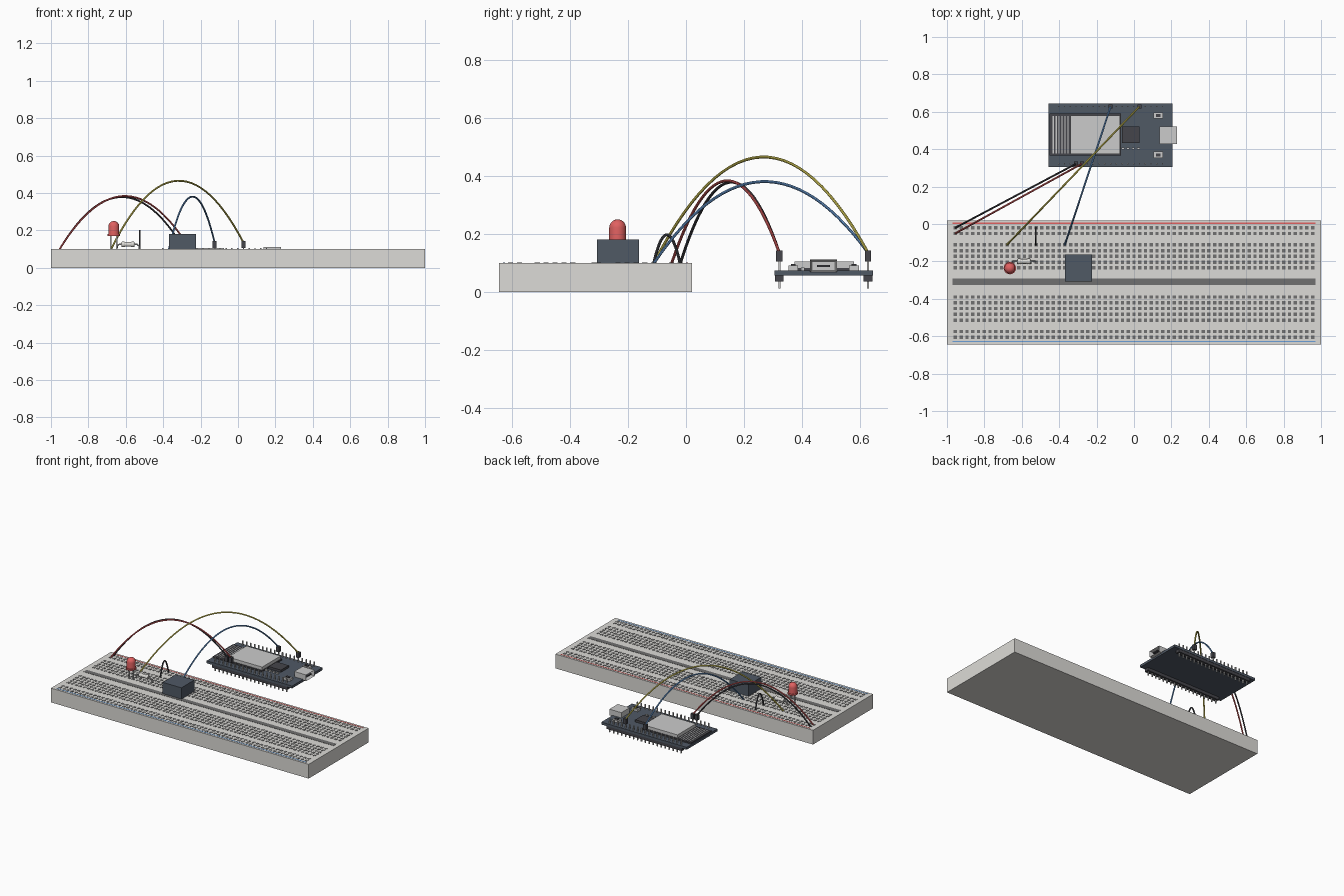
import bpy, bmesh, math
from mathutils import Vector, Matrix

if "Cube" in bpy.data.objects:
    bpy.data.objects.remove(bpy.data.objects["Cube"])


def mat(name, r, g, b):
    m = bpy.data.materials.new(name)
    m.diffuse_color = (r, g, b, 1)
    m.use_nodes = True
    m.node_tree.nodes["Principled BSDF"].inputs["Base Color"].default_value = m.diffuse_color
    return m


CREAM = mat("cream", 0.72, 0.71, 0.68)
DARK = mat("dark", 0.06, 0.06, 0.07)
HOLE = mat("hole", 0.16, 0.16, 0.16)
BOARD = mat("board", 0.08, 0.10, 0.13)
METAL = mat("metal", 0.6, 0.6, 0.6)
RED = mat("red", 0.75, 0.12, 0.12)
BLUE = mat("blue", 0.15, 0.35, 0.7)
YELLOW = mat("yellow", 0.8, 0.7, 0.12)


def add(name, bm, m):
    me = bpy.data.meshes.new(name)
    bmesh.ops.recalc_face_normals(bm, faces=bm.faces)
    bm.to_mesh(me)
    bm.free()
    ob = bpy.data.objects.new(name, me)
    bpy.context.collection.objects.link(ob)
    me.materials.append(m)
    return ob


def boxes(name, spans, m):
    """One object made of boxes given as (x0, x1, y0, y1, z0, z1)."""
    bm = bmesh.new()
    for x0, x1, y0, y1, z0, z1 in spans:
        c = Vector(((x0 + x1) / 2, (y0 + y1) / 2, (z0 + z1) / 2))
        s = Matrix.Diagonal((x1 - x0, y1 - y0, z1 - z0, 1))
        bmesh.ops.create_cube(bm, size=1, matrix=Matrix.Translation(c) @ s)
    return add(name, bm, m)


def around(x, y, w, d, z0, z1):
    return (x - w / 2, x + w / 2, y - d / 2, y + d / 2, z0, z1)


def smooth(ob):
    bpy.ops.object.select_all(action='DESELECT')
    ob.select_set(True)
    bpy.context.view_layer.objects.active = ob
    bpy.ops.object.shade_smooth_by_angle()


def tube(name, pts, r, m):
    cu = bpy.data.curves.new(name, 'CURVE')
    cu.dimensions = '3D'
    cu.bevel_depth = r
    cu.bevel_resolution = 2
    cu.use_fill_caps = True
    sp = cu.splines.new('POLY')
    sp.points.add(len(pts) - 1)
    for p, co in zip(sp.points, pts):
        p.co = (*co, 1)
    cu.materials.append(m)
    ob = bpy.data.objects.new(name, cu)
    bpy.context.collection.objects.link(ob)
    bpy.ops.object.select_all(action='DESELECT')
    ob.select_set(True)
    bpy.context.view_layer.objects.active = ob
    bpy.ops.object.convert(target='MESH')
    smooth(bpy.context.object)


def arc_wire(name, a, b, peak, m, r=0.005, n=28):
    a, b = Vector(a), Vector(b)
    h = peak - (a.z + b.z) / 2
    pts = []
    for i in range(n + 1):
        t = i / n
        p = a.lerp(b, t)
        p.z += 4 * h * t * (1 - t)
        pts.append(p)
    tube(name, pts, r, m)


def lathe(name, profile, m, matrix, n=24):
    bm = bmesh.new()
    vs = [bm.verts.new((r, 0, z)) for r, z in profile]
    es = [bm.edges.new(e) for e in zip(vs, vs[1:])]
    bmesh.ops.spin(bm, geom=vs + es, axis=(0, 0, 1), cent=(0, 0, 0),
                   angle=2 * math.pi, steps=n)
    bmesh.ops.remove_doubles(bm, verts=bm.verts, dist=1e-5)
    bm.transform(matrix)
    smooth(add(name, bm, m))


# Breadboard slab, centre channel, rail stripes and holes
CY = -0.3125
PITCH = 0.0308
boxes("breadboard", [(-1, 1, -0.645, 0.02, 0, 0.1)], CREAM)
boxes("centre_channel", [around(0, CY + 0.003, 1.94, 0.034, 0.09, 0.1015)], HOLE)
boxes("rail_stripe_back", [around(0, 0.004, 1.94, 0.007, 0.095, 0.101)], RED)
boxes("rail_stripe_front", [around(0, -0.628, 1.94, 0.007, 0.095, 0.101)], BLUE)
rows = [s * d for s in (-1, 1) for d in
        [0.078 + PITCH * i for i in range(5)] + [0.262, 0.293]]
boxes("holes", [around((i - 31) * PITCH, CY + d, 0.018, 0.018, 0.095, 0.1015)
                for i in range(63) for d in rows], HOLE)

# Sensor block
boxes("sensor_block", [(-0.37, -0.225, -0.307, -0.163, 0.1, 0.18)], BOARD)

# Indicator lamp: lathed dome with rim, and two legs
dome = [(0.029 * math.cos(a), 0.221 + 0.029 * math.sin(a))
        for a in [math.pi / 2 * i / 8 for i in range(8)]] + [(0, 0.25)]
lathe("lamp", [(0, 0.17), (0.033, 0.17), (0.033, 0.18), (0.029, 0.18)] + dome,
      RED, Matrix.Translation((-0.664, -0.236, 0)))
boxes("lamp_legs", [around(x, -0.236, 0.007, 0.007, 0.095, 0.172)
                    for x in (-0.68, -0.648)], METAL)

# Resistor: lathed body on its side, bent lead
lathe("resistor", [(0, -0.035), (0.012, -0.035), (0.015, -0.03), (0.015, -0.02),
                   (0.012, -0.015), (0.012, 0.015), (0.015, 0.02), (0.015, 0.03),
                   (0.012, 0.035), (0, 0.035)], CREAM,
      Matrix.Translation((-0.588, -0.2, 0.125)) @ Matrix.Rotation(math.pi / 2, 4, 'Y'), 16)
tube("resistor_lead", [(-0.648, -0.2, 0.097), (-0.645, -0.2, 0.118), (-0.635, -0.2, 0.125),
                       (-0.54, -0.2, 0.125), (-0.53, -0.2, 0.118), (-0.526, -0.2, 0.097)],
     0.004, METAL)

# Controller board with header strips and pins
BX = -0.125
PINS_Y = (0.322, 0.628)
boxes("controller_board", [(-0.457, 0.206, 0.305, 0.645, 0.057, 0.074)], BOARD)
boxes("header_strips", [around(BX, y, 19 * PITCH, 0.03, 0.036, 0.057) for y in PINS_Y], DARK)
boxes("header_pins", [around(BX + (i - 9) * PITCH, y, 0.007, 0.007, 0.012, 0.107)
                      for i in range(19) for y in PINS_Y], METAL)

# Radio module, shield and aerial bars
boxes("radio_module", [(-0.452, -0.07, 0.365, 0.59, 0.074, 0.083)], DARK)
boxes("radio_shield", [(-0.34, -0.075, 0.375, 0.58, 0.083, 0.105)], METAL)
boxes("aerial_bars", [around(-0.432 + 0.016 * i, 0.478, 0.006, 0.2, 0.083, 0.085)
                      for i in range(6)], METAL)

# Small board components
boxes("chip", [(-0.065, 0.03, 0.433, 0.52, 0.074, 0.09)], DARK)
boxes("small_parts", [around(-0.06 + 0.028 * i, 0.403, 0.016, 0.012, 0.074, 0.084)
                      for i in range(4)], METAL)
boxes("button_bases", [around(0.13, y, 0.05, 0.034, 0.074, 0.09)
                       for y in (0.37, 0.58)], METAL)
boxes("button_caps", [around(0.13, y, 0.026, 0.016, 0.09, 0.096)
                      for y in (0.37, 0.58)], DARK)

# Socket with recessed mouth
sock = boxes("socket", [(0.137, 0.23, 0.428, 0.521, 0.068, 0.111)], METAL)
bm = bmesh.new()
bm.from_mesh(sock.data)
mouth = max(bm.faces, key=lambda f: f.calc_center_median().x)
bmesh.ops.inset_region(bm, faces=[mouth], thickness=0.009)
bmesh.ops.translate(bm, verts=mouth.verts, vec=(-0.03, 0, 0))
bm.to_mesh(sock.data)
bm.free()
boxes("socket_tongue", [(0.19, 0.222, 0.452, 0.497, 0.086, 0.093)], DARK)

# Jumper wires with plug housings on the header pins
wires = [("red", (-0.955, -0.05), -5, 0, 0.383, RED),
         ("dark", (-0.955, -0.02), -6, 0, 0.378, DARK),
         ("blue", (-0.37, -0.112), 0, 1, 0.38, BLUE),
         ("yellow", (-0.68, -0.112), 5, 1, 0.465, YELLOW)]
for name, (x, y), k, side, peak, m in wires:
    px, py = BX + k * PITCH, PINS_Y[side]
    arc_wire(name + "_wire", (x, y, 0.097), (px, py, 0.135), peak, m)
    boxes(name + "_plug", [around(px, py, 0.022, 0.022, 0.105, 0.142)], DARK)
arc_wire("short_jumper", (-0.525, -0.02, 0.097), (-0.525, -0.112, 0.097), 0.197, DARK, n=16)
